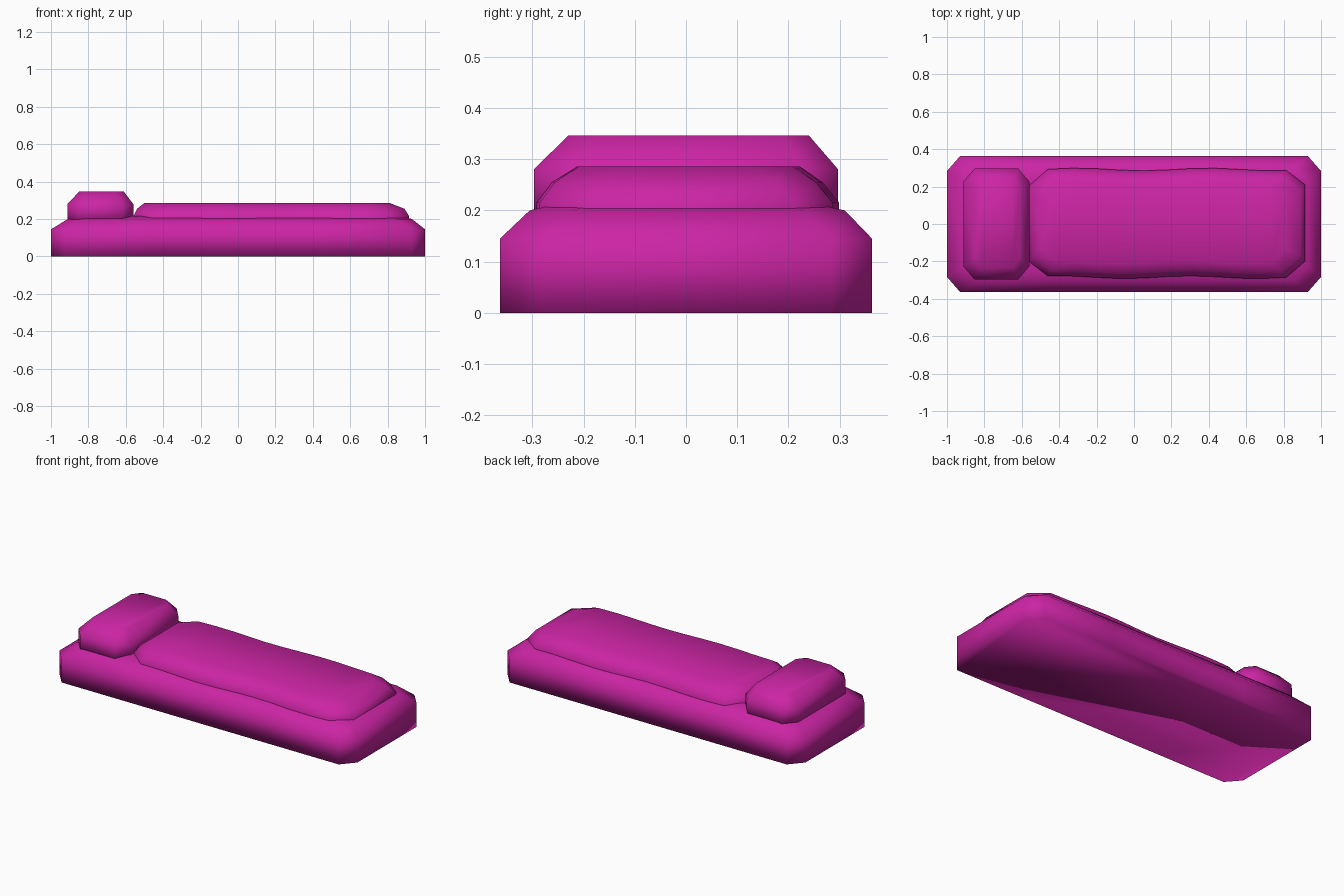
import bpy
import bmesh
import math

if "Cube" in bpy.data.objects:
    bpy.data.objects.remove(bpy.data.objects["Cube"], do_unlink=True)

magenta = bpy.data.materials.new("magenta fabric")
magenta.use_nodes = True
colour = (0.60, 0.018, 0.37, 1)
magenta.diffuse_color = colour
magenta.node_tree.nodes["Principled BSDF"].inputs["Base Color"].default_value = colour


def outline(x0, x1, y0, y1, cut, steps):
    """Rectangle with cut corners and subdivided long sides."""
    cx, cy = cut
    front = [(x0 + cx + (x1 - x0 - 2 * cx) * i / steps, y0) for i in range(steps + 1)]
    back = [(x, y1) for x, _ in reversed(front)]
    return front + [(x1, y0 + cy), (x1, y1 - cy)] + back + [(x0, y1 - cy), (x0, y0 + cy)]


def loft(name, rings, steps, wave=0.0):
    """Stack outlines (z, x0, x1, y0, y1, cut) into a closed soft form."""
    bm = bmesh.new()
    loops = []
    for z, x0, x1, y0, y1, cut in rings:
        loop = []
        for x, y in outline(x0, x1, y0, y1, cut, steps):
            ripple = wave * math.sin(9 * x + 4 * y)
            inward = -ripple if y > 0 else ripple
            loop.append(bm.verts.new((x, y + inward, z)))
        loops.append(loop)
    n = len(loops[0])
    for low, high in zip(loops, loops[1:]):
        for i in range(n):
            j = (i + 1) % n
            bm.faces.new((low[i], low[j], high[j], high[i]))
    bm.faces.new(list(reversed(loops[0])))
    # Cap with strips running across the form
    top = loops[-1]
    for i in range(steps):
        bm.faces.new((top[i], top[i + 1], top[2 * steps + 2 - i], top[2 * steps + 3 - i]))
    bm.faces.new((top[steps], top[steps + 1], top[steps + 2], top[steps + 3]))
    bm.faces.new((top[n - 3], top[n - 2], top[n - 1], top[0]))
    bmesh.ops.recalc_face_normals(bm, faces=bm.faces)
    for face in bm.faces:
        face.smooth = True
    mesh = bpy.data.meshes.new(name)
    bm.to_mesh(mesh)
    bm.free()
    obj = bpy.data.objects.new(name, mesh)
    bpy.context.collection.objects.link(obj)
    mesh.materials.append(magenta)
    return obj


# Mattress: upright sides with sloping shoulders
loft("mattress", [
    (0.0, -1.0, 1.0, -0.363, 0.363, (0.07, 0.08)),
    (0.145, -1.0, 1.0, -0.363, 0.363, (0.07, 0.08)),
    (0.2, -0.91, 0.93, -0.305, 0.31, (0.08, 0.08)),
    (0.215, -0.84, 0.87, -0.24, 0.24, (0.08, 0.08)),
], 4)

# Blanket: low rippled pad with bevelled rim
loft("blanket", [
    (0.15, -0.56, 0.915, -0.285, 0.292, (0.1, 0.08)),
    (0.215, -0.56, 0.915, -0.285, 0.292, (0.1, 0.08)),
    (0.255, -0.54, 0.89, -0.255, 0.26, (0.1, 0.08)),
    (0.286, -0.5, 0.81, -0.205, 0.215, (0.08, 0.07)),
], 10, 0.007)

# Pillow: plump block with bevelled edges
loft("pillow", [
    (0.17, -0.87, -0.6, -0.25, 0.25, (0.05, 0.05)),
    (0.2, -0.912, -0.56, -0.297, 0.297, (0.06, 0.07)),
    (0.28, -0.912, -0.56, -0.297, 0.297, (0.06, 0.07)),
    (0.346, -0.85, -0.61, -0.23, 0.24, (0.04, 0.05)),
], 2)
